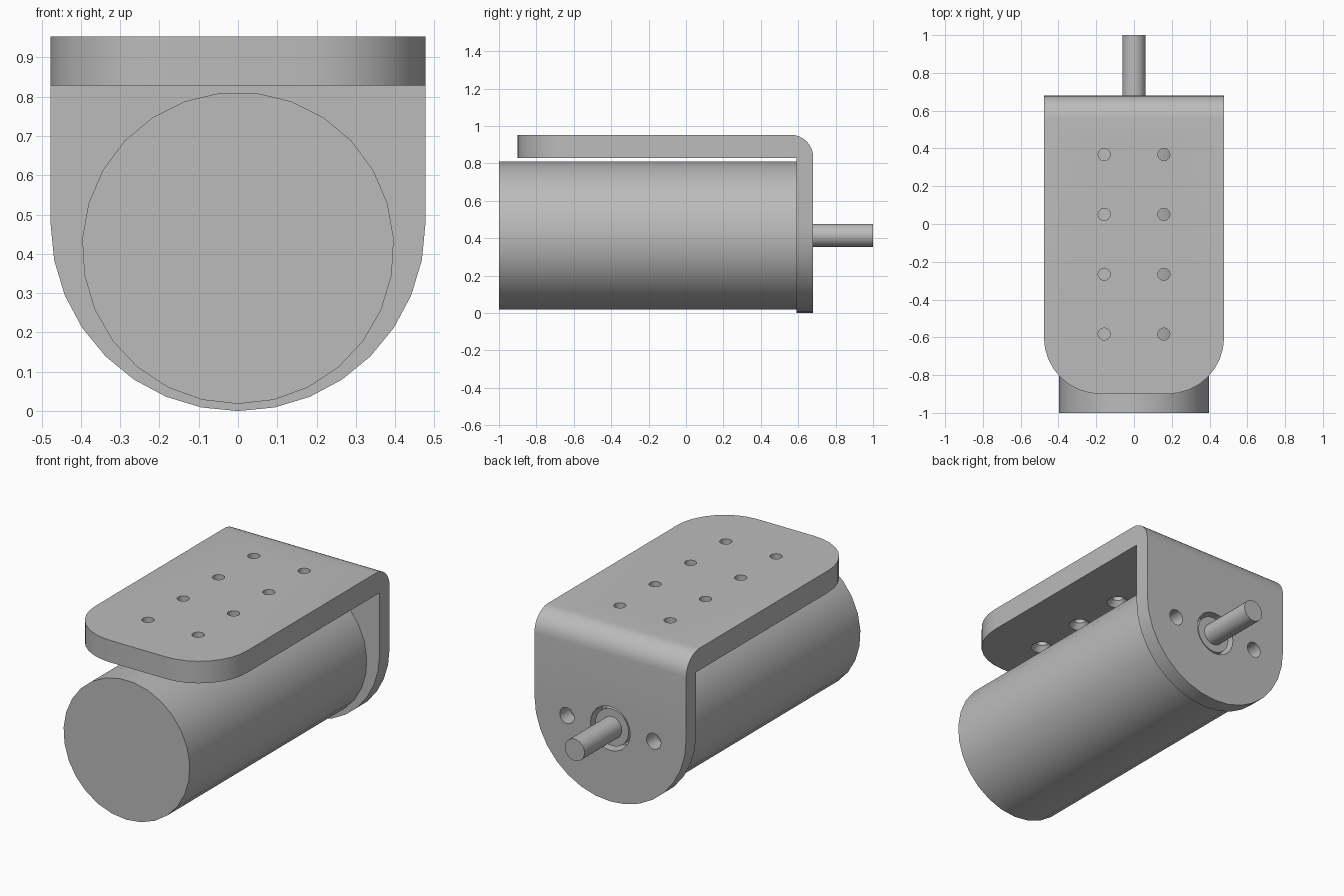
import bpy, bmesh, math

cube = bpy.data.objects.get("Cube")
if cube:
    bpy.data.objects.remove(cube, do_unlink=True)

grey = bpy.data.materials.new("plain grey metal")
grey.use_nodes = True
grey.diffuse_color = (0.5, 0.5, 0.5, 1)
grey.node_tree.nodes["Principled BSDF"].inputs["Base Color"].default_value = (0.5, 0.5, 0.5, 1)

HALF = 0.477       # half width of the bracket
TOP = 0.953        # top of the bracket
UNDER = 0.828      # underside of the top plate
FRONT, INNER, BACK = -0.90, 0.59, 0.68
AXIS = 0.415       # height of the motor axis


def turned(bm, profile, sides, place):
    """Closed turned solid; profile is (radius, distance along axis)."""
    rings = []
    for radius, along in profile:
        ring = []
        for i in range(sides):
            a = math.tau * i / sides
            ring.append(bm.verts.new(place(radius * math.sin(a), -radius * math.cos(a), along)))
        rings.append(ring)
    for low, high in zip(rings, rings[1:]):
        for i in range(sides):
            j = (i + 1) % sides
            bm.faces.new((low[i], low[j], high[j], high[i]))
    bm.faces.new(rings[0])
    bm.faces.new(rings[-1])


def along_y(cx):
    return lambda u, v, t: (cx + u, t, AXIS + v)


def along_z(cx, cy):
    return lambda u, v, t: (cx + u, cy + v, t)


def finish(name, bm):
    bmesh.ops.recalc_face_normals(bm, faces=bm.faces[:])
    mesh = bpy.data.meshes.new(name)
    bm.to_mesh(mesh)
    bm.free()
    mesh.materials.append(grey)
    obj = bpy.data.objects.new(name, mesh)
    bpy.context.collection.objects.link(obj)
    return obj


def activate(obj):
    bpy.ops.object.select_all(action='DESELECT')
    obj.select_set(True)
    bpy.context.view_layer.objects.active = obj


def smooth(obj):
    activate(obj)
    bpy.ops.object.shade_smooth_by_angle(angle=math.radians(30))


def round_edges(bm, test, radius):
    edges = [e for e in bm.edges if all(test(v.co) for v in e.verts)]
    bmesh.ops.bevel(bm, geom=edges, offset=radius, offset_type='OFFSET', segments=8,
                    profile=0.5, affect='EDGES', clamp_overlap=False)


# Bracket: L-shaped section pushed across the width
bm = bmesh.new()
section = [(FRONT, UNDER), (INNER, UNDER), (INNER, 0), (BACK, 0), (BACK, TOP), (FRONT, TOP)]
side = bm.faces.new([bm.verts.new((-HALF, y, z)) for y, z in section])
pushed = bmesh.ops.extrude_face_region(bm, geom=[side])["geom"]
bmesh.ops.translate(bm, vec=(2 * HALF, 0, 0),
                    verts=[v for v in pushed if isinstance(v, bmesh.types.BMVert)])
bmesh.ops.recalc_face_normals(bm, faces=bm.faces[:])


# Rounded front corners, half-round foot and outer bend
def same_side_edges(bm, test, axis):
    return [e for e in bm.edges if all(test(v.co) for v in e.verts)
            and abs(e.verts[0].co[axis] - e.verts[1].co[axis]) > 0.01]


for test, axis, radius in (
        (lambda c: c.y < FRONT + 0.01, 2, 0.30),
        (lambda c: c.z < 0.01, 1, HALF - 0.0005),
        (lambda c: c.y > BACK - 0.01 and c.z > TOP - 0.01, 0, 0.12)):
    bmesh.ops.bevel(bm, geom=same_side_edges(bm, test, axis), offset=radius,
                    offset_type='OFFSET', segments=8, profile=0.5,
                    affect='EDGES', clamp_overlap=False)
bmesh.ops.remove_doubles(bm, verts=bm.verts[:], dist=0.002)
bracket = finish("bracket", bm)

# Cutter: countersunk mounting holes, motor screw holes and boss hole
bm = bmesh.new()
for x in (-0.158, 0.158):
    for row in range(4):
        turned(bm, [(0.058, UNDER - 0.05), (0.058, UNDER), (0.032, UNDER + 0.03), (0.032, TOP + 0.05)],
               24, along_z(x, -0.583 + 0.317 * row))
for x, radius in ((-0.273, 0.045), (0, 0.125), (0.273, 0.045)):
    turned(bm, [(radius, INNER - 0.05), (radius, BACK + 0.05)], 24, along_y(x))
cutter = finish("hole_cutter", bm)
cutter.hide_render = True
activate(bracket)
cut = bracket.modifiers.new("holes", 'BOOLEAN')
cut.operation = 'DIFFERENCE'
cut.solver = 'EXACT'
cut.object = cutter
bpy.ops.object.modifier_apply(modifier=cut.name)
bpy.data.objects.remove(cutter, do_unlink=True)
smooth(bracket)

# Motor can, raised boss and output shaft
for name, radius, start, end, sides in (
        ("motor_body", 0.397, -1.0, INNER, 27),
        ("motor_boss", 0.105, INNER - 0.02, BACK - 0.015, 24),
        ("output_shaft", 0.062, INNER, 1.0, 24)):
    bm = bmesh.new()
    turned(bm, [(radius, start), (radius, end)], sides, along_y(0))
    smooth(finish(name, bm))
